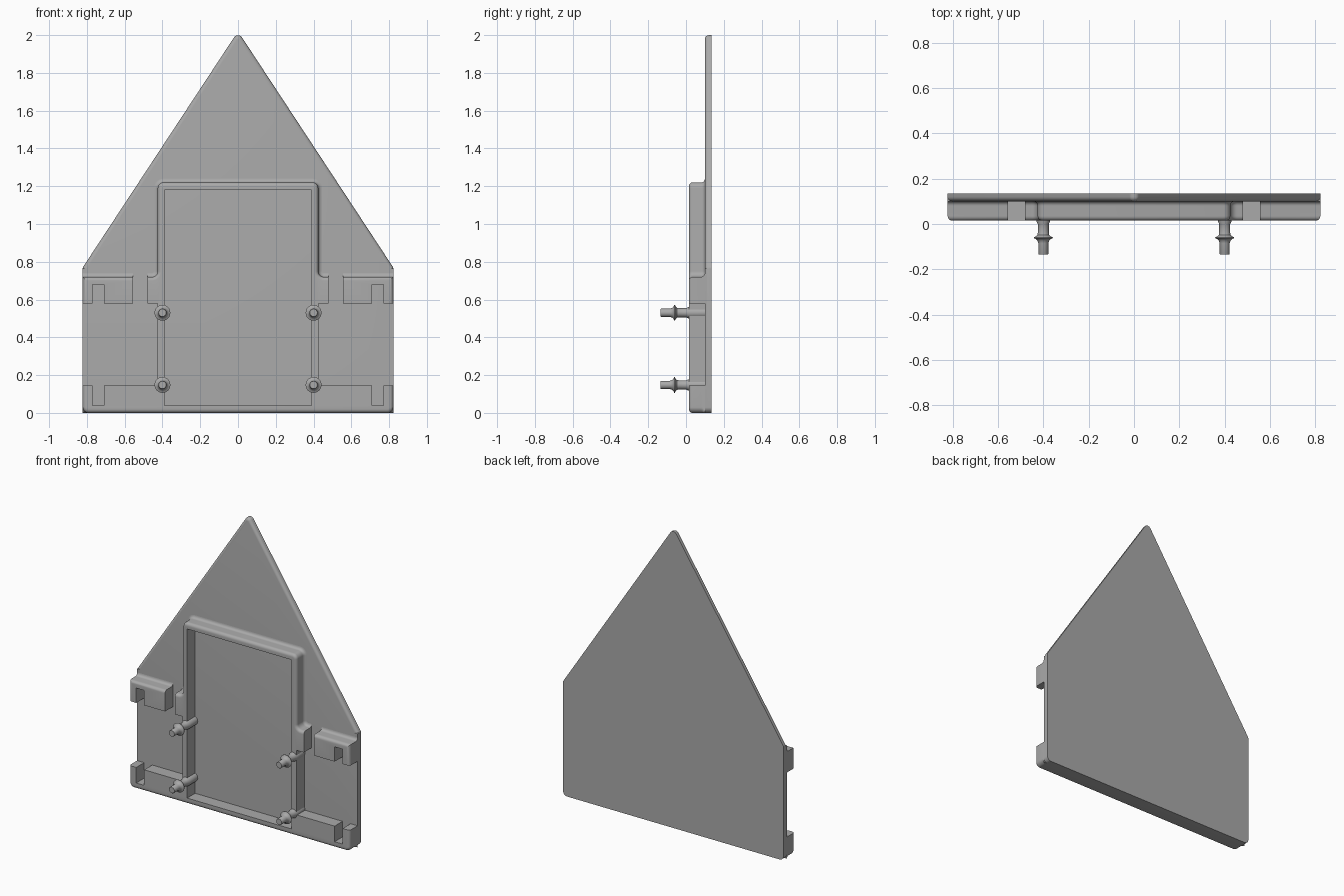
import bpy, bmesh, math
from mathutils import Vector, Matrix

if "Cube" in bpy.data.objects:
    bpy.data.objects.remove(bpy.data.objects["Cube"])

grey = bpy.data.materials.new("plain grey")
grey.use_nodes = True
grey.diffuse_color = (0.4, 0.4, 0.4, 1)
grey.node_tree.nodes["Principled BSDF"].inputs["Base Color"].default_value = (0.4, 0.4, 0.4, 1)

HALF, BACK, FACE, FRONT = 0.822, 0.135, 0.10, 0.015
R = 0.02


def make(name, bm):
    bmesh.ops.recalc_face_normals(bm, faces=bm.faces)
    me = bpy.data.meshes.new(name)
    bm.to_mesh(me)
    bm.free()
    me.materials.append(grey)
    ob = bpy.data.objects.new(name, me)
    bpy.context.scene.collection.objects.link(ob)
    return ob


def smooth(ob):
    bpy.ops.object.select_all(action='DESELECT')
    ob.select_set(True)
    bpy.context.view_layer.objects.active = ob
    bpy.ops.object.shade_smooth_by_angle(angle=math.radians(35))


def rounded(corners, steps=6):
    """Outline from (x, z, radius) corners, each turned into an arc."""
    out = []
    for i, (x, z, r) in enumerate(corners):
        p = Vector((x, z))
        if r == 0:
            out.append(p)
            continue
        u = (Vector(corners[i - 1][:2]) - p).normalized()
        v = (Vector(corners[(i + 1) % len(corners)][:2]) - p).normalized()
        half = u.angle(v) / 2
        t = r / math.tan(half)
        c = p + (u + v).normalized() * (r / math.sin(half))
        a, b = p + u * t - c, p + v * t - c
        for k in range(steps + 1):
            out.append(c + a.lerp(b, k / steps).normalized() * r)
    return out


def offset(pts, d):
    """Move a counter-clockwise outline outwards by d with mitred corners."""
    out = []
    for i, p in enumerate(pts):
        e1 = (p - pts[i - 1]).normalized()
        e2 = (pts[(i + 1) % len(pts)] - p).normalized()
        n1, n2 = Vector((e1.y, -e1.x)), Vector((e2.y, -e2.x))
        out.append(p + (n1 + n2) * (d / (1 + n1.dot(n2))))
    return out


def loft(name, rings):
    """Closed solid through (y, outline) rings."""
    bm = bmesh.new()
    loops = [[bm.verts.new((p.x, y, p.y)) for p in pts] for y, pts in rings]
    n = len(loops[0])
    for a, b in zip(loops, loops[1:]):
        for i in range(n):
            j = (i + 1) % n
            bm.faces.new((a[i], a[j], b[j], b[i]))
    bm.faces.new(loops[0])
    bm.faces.new(loops[-1])
    return make(name, bm)


def mirrored(right_half):
    return right_half + [(-x, z, r) for x, z, r in reversed(right_half)]


arc = [k * math.pi / 10 for k in range(6)]

# Pointed back plate, front edge rolled on the slopes only
right = [(HALF, 0, 0.03), (HALF, 0.77, 0.02)]
plate_line = rounded([*right, (0, 2.02, 0.025), *[(-x, z, r) for x, z, r in reversed(right)]])
plate_rings = [(BACK, plate_line)]
for a in arc:
    inner = offset(plate_line, -R * (1 - math.cos(a)))
    ring = [q if p.y > 0.765 else p for p, q in zip(plate_line, inner)]
    plate_rings.append((FACE + R * (1 - math.sin(a)), ring))
smooth(loft("back_plate", plate_rings))

# Raised body: rolled front edge, hollow fillet where it meets the plate
body_line = rounded(mirrored([(HALF, 0, 0.03), (HALF, 0.72, 0),
                              (0.425, 0.72, 0.03), (0.425, 1.22, 0.03)]))
body_rings = []
for a in arc:
    body_rings.append((FRONT + R * (1 - math.cos(a)), offset(body_line, -R * (1 - math.sin(a)))))
for a in arc:
    flare = offset(body_line, R * (1 - math.cos(a)))
    ring = [Vector((max(-HALF, min(HALF, p.x)), max(0, p.y))) for p in flare]
    body_rings.append((FACE - R * (1 - math.sin(a)), ring))
body = loft("raised_frame", body_rings)

# Openings: panel recess, side windows, strap gaps, clip slots
openings = [(-0.39, 0.39, 0.04, 1.18), (0.425, 0.95, 0.145, 0.58),
            (0.48, 0.555, 0.3, 0.9), (0.71, 0.77, 0.04, 0.68)]
cutters = []
for x0, x1, z0, z1 in openings:
    bm = bmesh.new()
    for side in ((1, -1) if x0 > 0 else (1,)):
        place = Matrix.Translation((side * (x0 + x1) / 2, 0.05, (z0 + z1) / 2))
        size = Matrix.Diagonal((x1 - x0, 0.4, z1 - z0, 1))
        bmesh.ops.create_cube(bm, size=1, matrix=place @ size)
    cutter = make("opening_cutter", bm)
    cutter.hide_render = True
    cutters.append(cutter)
    mod = body.modifiers.new("opening", 'BOOLEAN')
    mod.operation, mod.solver, mod.object = 'DIFFERENCE', 'EXACT', cutter
bpy.context.view_layer.update()
cut = bpy.data.meshes.new_from_object(body.evaluated_get(bpy.context.evaluated_depsgraph_get()))
body.modifiers.clear()
body.data = cut
for cutter in cutters:
    bpy.data.objects.remove(cutter)
smooth(body)

# Four flanged pins, turned about the y axis
pin_profile = [(0, -0.135), (0.02, -0.135), (0.022, -0.132), (0.022, -0.085), (0.026, -0.073),
               (0.033, -0.066), (0.042, -0.062), (0.042, -0.059), (0.033, -0.055),
               (0.026, -0.048), (0.024, -0.036), (0.024, 0), (0.03, 0.012), (0.03, FACE)]
SIDES = 24
for x, side in ((0.4, "left"), (-0.4, "right")):
    for z, level in ((0.53, "upper"), (0.148, "lower")):
        rings = []
        for r, y in pin_profile[1:]:
            turn = [2 * math.pi * k / SIDES for k in range(SIDES)]
            rings.append((y, [Vector((x + r * math.cos(t), z + r * math.sin(t))) for t in turn]))
        smooth(loft(f"{level}_{side}_pin", rings))
